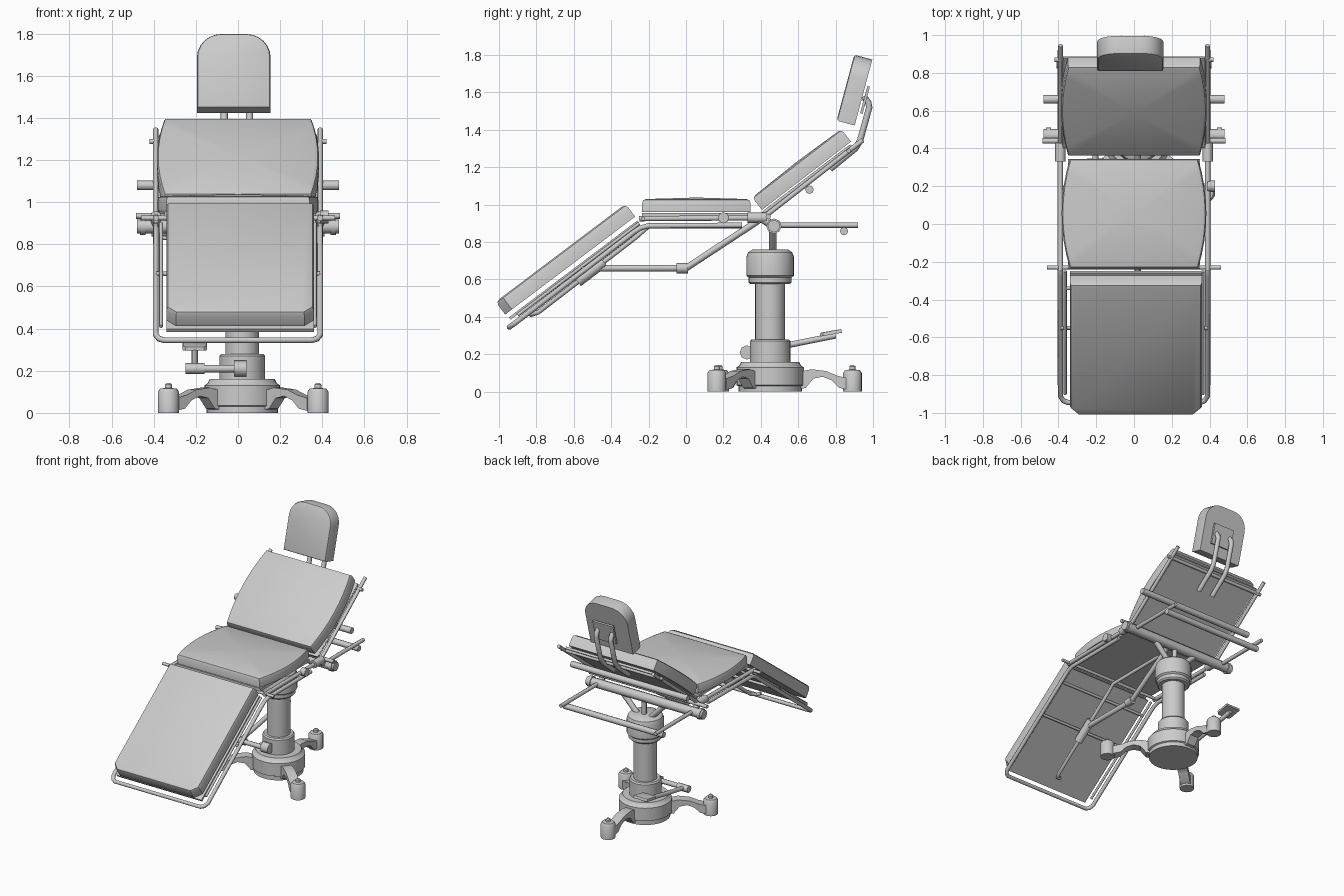
import bpy, bmesh, math
from mathutils import Matrix, Vector

if "Cube" in bpy.data.objects:
    bpy.data.objects.remove(bpy.data.objects["Cube"])

GREY = (0.6, 0.6, 0.6, 1)
grey = bpy.data.materials.new("light grey")
grey.use_nodes = True
grey.diffuse_color = GREY
grey.node_tree.nodes["Principled BSDF"].inputs["Base Color"].default_value = GREY

CX, CY = 0.02, 0.45          # pedestal axis


def finish(obj, angle=35):
    obj.data.materials.clear()
    obj.data.materials.append(grey)
    bpy.ops.object.select_all(action="DESELECT")
    obj.select_set(True)
    bpy.context.view_layer.objects.active = obj
    bpy.ops.object.shade_smooth_by_angle(angle=math.radians(angle))
    return obj


def from_bmesh(name, bm, matrix=Matrix(), angle=35):
    bmesh.ops.recalc_face_normals(bm, faces=bm.faces)
    mesh = bpy.data.meshes.new(name)
    bm.to_mesh(mesh)
    bm.free()
    mesh.transform(matrix)
    obj = bpy.data.objects.new(name, mesh)
    bpy.context.collection.objects.link(obj)
    return finish(obj, angle)


def tube(name, points, r, closed=False):
    """Round bar along a path."""
    curve = bpy.data.curves.new(name, "CURVE")
    curve.dimensions = "3D"
    curve.bevel_depth = r
    curve.bevel_resolution = 2
    curve.use_fill_caps = True
    spline = curve.splines.new("POLY")
    spline.points.add(len(points) - 1)
    for p, co in zip(spline.points, points):
        p.co = (*co, 1)
    spline.use_cyclic_u = closed
    temp = bpy.data.objects.new(name, curve)
    mesh = bpy.data.meshes.new_from_object(temp)
    bpy.data.objects.remove(temp)
    obj = bpy.data.objects.new(name, mesh)
    bpy.context.collection.objects.link(obj)
    return finish(obj, 50)


def cross(name, half, y, z, r):
    return tube(name, [(-half, y, z), (half, y, z)], r)


def lathe(name, profile, x, y, z=0, steps=32):
    """Spin (radius, height) pairs around a vertical axis."""
    bm = bmesh.new()
    verts = [bm.verts.new((r, 0, h)) for r, h in profile]
    edges = [bm.edges.new(pair) for pair in zip(verts, verts[1:])]
    bmesh.ops.spin(bm, geom=verts + edges, axis=(0, 0, 1), cent=(0, 0, 0),
                   angle=math.tau, steps=steps)
    bmesh.ops.remove_doubles(bm, verts=bm.verts, dist=1e-4)
    return from_bmesh(name, bm, Matrix.Translation((x, y, z)))


def slab(name, outline, thick, center, tilt, bevel=0.0, dome=0.0, segments=2):
    """Extruded outline, top edge softened, tilted about x."""
    bm = bmesh.new()
    face = bm.faces.new([bm.verts.new((x, y, -thick / 2)) for x, y in outline])
    out = bmesh.ops.extrude_face_region(bm, geom=[face])
    top = [v for v in out["geom"] if isinstance(v, bmesh.types.BMVert)]
    bmesh.ops.translate(bm, verts=top, vec=(0, 0, thick))
    if bevel:
        rim = [e for e in bm.edges if all(v.co.z > 0 for v in e.verts)]
        bmesh.ops.bevel(bm, geom=rim, offset=bevel, segments=segments,
                        profile=0.5, affect="EDGES")
    if dome:
        cap = max(bm.faces, key=lambda f: f.calc_center_median().z)
        mid = bmesh.ops.poke(bm, faces=[cap])["verts"]
        bmesh.ops.translate(bm, verts=mid, vec=(0, 0, dome))
    return from_bmesh(name, bm, Matrix.Translation(center)
                      @ Matrix.Rotation(tilt, 4, "X"))


def rect(w, h):
    return [(-w, -h), (w, -h), (w, h), (-w, h)]


def barrel(w, h, bulge, n=8):
    """Rectangle whose two sides bow outwards."""
    side = [(w + bulge * (1 - t * t), h * t)
            for t in (2 * i / n - 1 for i in range(n + 1))]
    return side + [(-x, -y) for x, y in side]


def chamfered(w, h, c):
    return [(-w + c, -h), (w - c, -h), (w, -h + c), (w, h), (-w, h), (-w, -h + c)]


LEG, BACK, HEAD = math.radians(37), math.radians(37.5), math.radians(75)

# Cushions and the panels that carry them
slab("leg_cushion", chamfered(0.35, 0.435, 0.045), 0.085, (0.01, -0.645, 0.708), LEG, 0.025)
slab("leg_panel", rect(0.35, 0.43), 0.016, (0.01, -0.598, 0.65), LEG)
slab("seat_cushion", barrel(0.34, 0.29, 0.043), 0.07, (0, 0.055, 0.995), 0, 0.022, 0.008)
slab("seat_panel", rect(0.35, 0.29), 0.02, (0, 0.055, 0.945), 0)
slab("back_cushion", barrel(0.35, 0.3, 0.035), 0.085, (0, 0.618, 1.188), BACK, 0.022, 0.006)
slab("back_panel", rect(0.375, 0.3), 0.016, (0, 0.645, 1.133), BACK)

# Headrest with a round-shouldered outline
R = 0.115
shoulders = [(s * 0.06 + R * math.cos(a), 0.07 + R * math.sin(a))
             for s, start in ((1, 0), (-1, 90))
             for a in (math.radians(start + 15 * i) for i in range(7))]
slab("headrest", [(-0.175, -0.18), (0.175, -0.18)] + shoulders, 0.1,
     (-0.02, 0.9, 1.61), HEAD, 0.015)
slab("headrest_plate", rect(0.085, 0.075), 0.014, (0, 0.957, 1.56), HEAD)
for x in (-0.065, 0.055):
    tube("headrest_rod", [(x, 0.95, 1.58), (x, 0.975, 1.545), (x, 0.98, 1.52),
                          (x, 0.93, 1.34), (x, 0.905, 1.3), (x, 0.77, 1.19)], 0.017)

# Leg frame: one bent loop around the foot end
side = [(0.39, 0.3, 0.89), (0.39, -0.2, 0.887), (0.39, -0.245, 0.875),
        (0.39, -0.28, 0.852), (0.39, -0.91, 0.37), (0.375, -0.935, 0.352),
        (0.35, -0.945, 0.345)]
tube("leg_frame", side + [(-x, y, z) for x, y, z in reversed(side)], 0.014)
cross("leg_cross_bar", 0.39, -0.55, 0.66, 0.01)
cross("leg_upper_cross_bar", 0.36, -0.34, 0.83, 0.01)
cross("knee_hinge_bar", 0.46, -0.23, 0.925, 0.011)

# Rails, arms and joints on both sides
for s in (-1, 1):
    x = 0.39 * s
    tube("seat_rail", [(x, -0.25, 0.925), (x, 0.42, 0.93)], 0.014)
    tube("leg_slide_rail", [(0.365 * s, -0.9, 0.41), (0.365 * s, -0.25, 0.9)], 0.009)
    tube("back_rail", [(x, 0.38, 0.905), (x, 0.945, 1.345)], 0.013)
    tube("back_inner_rail", [(0.37 * s, 0.42, 0.96), (0.37 * s, 0.87, 1.305)], 0.01)
    tube("hinge_sleeve", [(x, 0.33, 0.93), (x, 0.43, 0.93)], 0.028)
    tube("hinge_link", [(x, 0.4, 0.93), (x, 0.47, 0.885)], 0.022)
    tube("rear_arm", [(x, 0.46, 0.89), (x, 0.92, 0.89)], 0.014)
    tube("pivot_knob", [(0.44 * s, 0.47, 0.885), (0.465 * s, 0.47, 0.885)], 0.041)
    tube("column_bracket", [(CX + 0.04 * s, 0.465, 0.73),
                            (CX + 0.19 * s, 0.465, 0.885)], 0.02)
tube("side_knob", [(0.39, 0.2, 0.93), (0.43, 0.2, 0.93)], 0.03)
cross("pivot_bar", 0.48, 0.47, 0.885, 0.034)
cross("hinge_pin", 0.485, 0.44, 0.935, 0.014)
cross("back_support_bar", 0.48, 0.66, 1.08, 0.023)
cross("back_top_bar", 0.42, 0.87, 1.288, 0.012)
cross("rear_bar", 0.41, 0.845, 0.858, 0.022)

# Folding linkage below the leg section
tube("linkage_rod", [(CX, -0.48, 0.66), (CX, 0, 0.66), (CX, 0.38, 0.91)], 0.018)
tube("linkage_joint", [(CX, -0.05, 0.66), (CX, 0.01, 0.66)], 0.028)
tube("slide_sleeve", [(CX, -0.58, 0.588), (CX, -0.44, 0.695)], 0.03)
tube("slide_rod", [(CX - 0.05, -0.84, 0.425), (CX - 0.02, -0.83, 0.412),
                   (CX, -0.79, 0.425), (CX, -0.27, 0.825), (CX, -0.2, 0.885),
                   (CX, 0.3, 0.885)], 0.013)

# Pedestal
lathe("pedestal_base", [(0, 0), (0.17, 0), (0.17, 0.03), (0.18, 0.035), (0.18, 0.13),
                        (0.165, 0.14), (0.155, 0.16), (0, 0.16)], CX, CY)
lathe("pedestal_collar", [(0, 0.15), (0.108, 0.15), (0.108, 0.27), (0.1, 0.28),
                          (0, 0.28)], CX, CY)
lathe("pedestal_column", [(0, 0.27), (0.08, 0.27), (0.08, 0.6), (0, 0.6)], CX, CY)
lathe("pedestal_head", [(0, 0.575), (0.105, 0.575), (0.115, 0.585), (0.115, 0.61),
                        (0.127, 0.62), (0.127, 0.72), (0.118, 0.745), (0.095, 0.76),
                        (0, 0.76)], CX, CY)
tube("pedestal_post", [(CX, 0.465, 0.75), (CX, 0.465, 0.885)], 0.018)

# Three arched legs with castor feet
arch = [(0.13, 0.1), (0.22, 0.12), (0.3, 0.11), (0.36, 0.085), (0.42, 0.07),
        (0.42, 0.01), (0.37, 0.02), (0.33, 0.06), (0.28, 0.08), (0.23, 0.07),
        (0.19, 0.02), (0.13, 0.01)]
for x, y in ((-0.33, 0.18), (0.38, 0.165), (CX, 0.89)):
    turn = math.atan2(y - CY, x - CX)
    bm = bmesh.new()
    face = bm.faces.new([bm.verts.new((u, -0.035, h)) for u, h in arch])
    new = bmesh.ops.extrude_face_region(bm, geom=[face])["geom"]
    bmesh.ops.translate(bm, vec=(0, 0.07, 0),
                        verts=[v for v in new if isinstance(v, bmesh.types.BMVert)])
    from_bmesh("arched_leg", bm, Matrix.Translation((CX, CY, 0))
               @ Matrix.Rotation(turn, 4, "Z"))
    lathe("castor_foot", [(0, 0), (0.05, 0), (0.05, 0.1), (0.04, 0.115), (0.016, 0.118),
                          (0.016, 0.135), (0.008, 0.142), (0, 0.142)], x, y, 0, 20)

# Foot pump: cross shaft, lever and pedal
tube("pump_boss", [(CX - 0.04, 0.325, 0.21), (CX + 0.02, 0.325, 0.21)], 0.038)
tube("pump_shaft", [(-0.25, 0.315, 0.21), (CX, 0.315, 0.21)], 0.018)
tube("pump_hub", [(-0.25, 0.32, 0.21), (-0.16, 0.32, 0.21)], 0.026)
tube("pump_lever", [(-0.205, 0.32, 0.21), (-0.205, 0.55, 0.25), (-0.205, 0.8, 0.3)], 0.016)
slab("pump_pedal", chamfered(0.058, 0.058, 0.015), 0.02, (-0.205, 0.775, 0.315),
     math.radians(10), 0.006)
